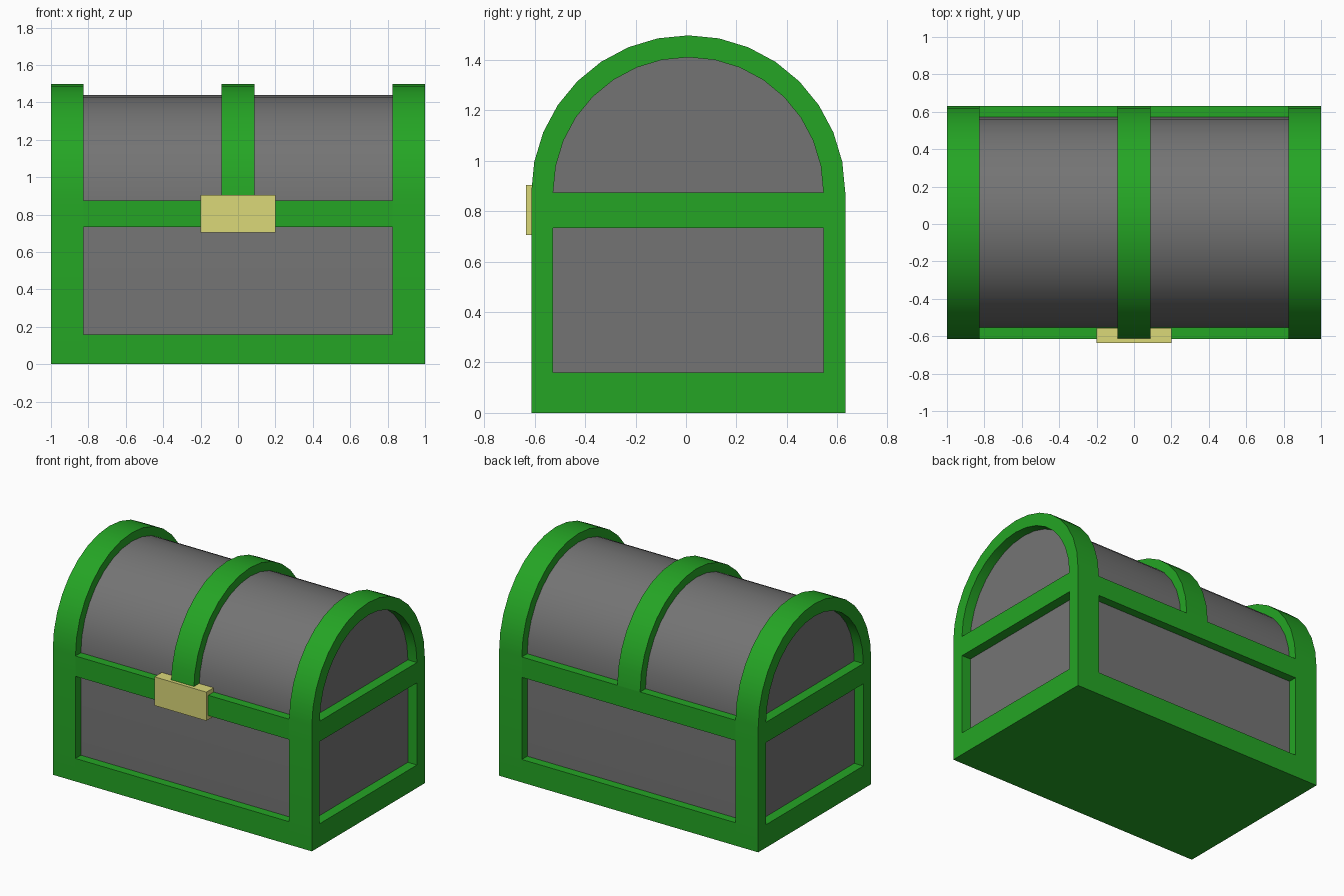
import bpy
from math import pi, sin, cos, radians

if "Cube" in bpy.data.objects:
    bpy.data.objects.remove(bpy.data.objects["Cube"])

CY, SPRING = 0.009, 0.875        # centre of depth, height where the arch starts
R_OUT, R_CORE, R_HOLE = 0.623, 0.563, 0.536


def material(name, color):
    m = bpy.data.materials.new(name)
    m.diffuse_color = (*color, 1)
    m.use_nodes = True
    m.node_tree.nodes["Principled BSDF"].inputs["Base Color"].default_value = m.diffuse_color
    return m


green = material("green_trim", (0.018, 0.376, 0.018))
gold = material("gold_latch", (0.71, 0.69, 0.19))
grey = material("dark_grey_panels", (0.175, 0.175, 0.175))


def arc(r, steps=16):
    return [(CY + r * cos(pi * i / steps), SPRING + r * sin(pi * i / steps))
            for i in range(steps + 1)]


def arch(r, z0):
    """Arch outline with straight legs down to z0."""
    return [(CY - r, z0), (CY + r, z0)] + arc(r)


def rect(h, z0, z1):
    return [(CY - h, z0), (CY + h, z0), (CY + h, z1), (CY - h, z1)]


def extrude(name, loops, x0, x1, mat):
    """Extrude y-z outlines (first outer, then holes) from x0 to x1."""
    cu = bpy.data.curves.new(name, 'CURVE')
    cu.dimensions, cu.fill_mode = '2D', 'BOTH'
    cu.extrude = (x1 - x0) / 2
    for pts in loops:
        s = cu.splines.new('POLY')
        s.points.add(len(pts) - 1)
        for p, (y, z) in zip(s.points, pts):
            p.co = (y, z, 0, 1)
        s.use_cyclic_u = True
    ob = bpy.data.objects.new(name, cu)
    bpy.context.collection.objects.link(ob)
    ob.rotation_euler = (pi / 2, 0, pi / 2)
    ob.location.x = (x0 + x1) / 2
    bpy.ops.object.select_all(action='DESELECT')
    ob.select_set(True)
    bpy.context.view_layer.objects.active = ob
    bpy.ops.object.convert(target='MESH')
    bpy.ops.object.shade_smooth_by_angle(angle=radians(30))
    ob.data.materials.append(mat)
    return ob


def box(name, x, y, z, mat):
    bpy.ops.mesh.primitive_cube_add(
        size=1, location=[(a + b) / 2 for a, b in (x, y, z)])
    ob = bpy.context.object
    ob.name = name
    ob.scale = [b - a for a, b in (x, y, z)]
    ob.data.materials.append(mat)


# Grey chest body with barrel lid
extrude("chest_body", [arch(R_CORE, 0.08)], -0.93, 0.93, grey)

# End frames with a rectangular opening below and a half round one above
end_loops = [arch(R_OUT, 0), rect(R_HOLE, 0.16, 0.733), arc(R_HOLE)]
for side, x0 in (("left", -1), ("right", 0.825)):
    extrude(side + "_end_frame", end_loops, x0, x0 + 0.175, green)

# Middle lid hoop
extrude("middle_hoop", [arc(R_OUT) + arc(0.55)[::-1]], -0.088, 0.088, green)

# Base and the rim rails at front and back
X = (-0.825, 0.825)
box("base", X, (CY - R_OUT, CY + R_OUT), (0, 0.16), green)
box("front_rim", X, (CY - R_OUT, CY - 0.55), (0.733, SPRING), green)
box("back_rim", X, (CY + 0.55, CY + R_OUT), (0.733, SPRING), green)

# Latch
box("latch", (-0.2, 0.2), (-0.635, -0.555), (0.705, 0.905), gold)
